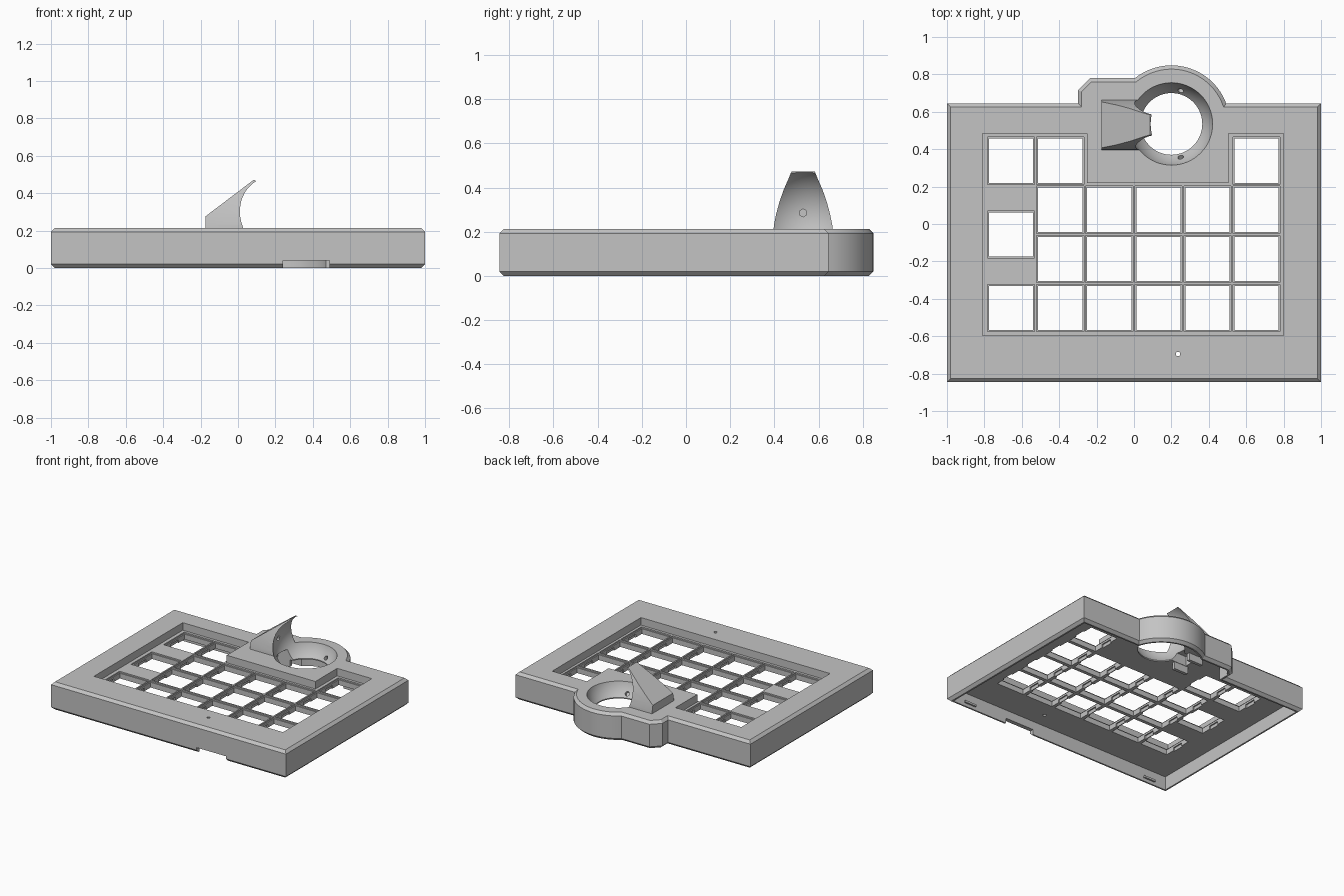
import bpy, bmesh
from math import cos, sin, pi, atan2
from mathutils import Matrix, Vector

old = bpy.data.objects.get("Cube")
if old:
    bpy.data.objects.remove(old, do_unlink=True)

grey = bpy.data.materials.new("plain grey")
grey.use_nodes = True
grey.diffuse_color = (0.55, 0.55, 0.55, 1)
grey.node_tree.nodes["Principled BSDF"].inputs["Base Color"].default_value = grey.diffuse_color

BALL = Vector((0.2, 0.535, 0.27))
BALL_R = 0.228
TOP = 0.213
PLATE_TOP, PLATE_BOTTOM = 0.155, 0.105


def make(name, bm):
    bmesh.ops.recalc_face_normals(bm, faces=bm.faces)
    mesh = bpy.data.meshes.new(name)
    bm.to_mesh(mesh)
    bm.free()
    ob = bpy.data.objects.new(name, mesh)
    bpy.context.collection.objects.link(ob)
    mesh.materials.append(grey)
    return ob


def prism(name, outline, low, high, axis="z", bevel=0):
    """Extrude a 2D outline along one axis."""
    place = {"x": lambda a, b, c: (c, a, b),
             "y": lambda a, b, c: (a, c, b),
             "z": lambda a, b, c: (a, b, c)}[axis]
    bm = bmesh.new()
    face = bm.faces.new([bm.verts.new(place(a, b, low)) for a, b in outline])
    new = bmesh.ops.extrude_face_region(bm, geom=[face])["geom"]
    bmesh.ops.translate(bm, vec=place(0, 0, high - low),
                        verts=[v for v in new if isinstance(v, bmesh.types.BMVert)])
    if bevel:
        rims = [e for e in bm.edges if abs(e.verts[0].co.z - e.verts[1].co.z) < 1e-5]
        bmesh.ops.bevel(bm, geom=rims, offset=bevel, segments=1, affect="EDGES")
    return make(name, bm)


def boxes(name, spans):
    """One mesh of separate boxes, each given as low and high corner."""
    bm = bmesh.new()
    for low, high in spans:
        low, high = Vector(low), Vector(high)
        m = Matrix.Translation((low + high) / 2) @ Matrix.Diagonal((*(high - low), 1))
        bmesh.ops.create_cube(bm, size=1, matrix=m)
    return make(name, bm)


def rod(name, start, end, radius, sides=32):
    start, end = Vector(start), Vector(end)
    turn = (end - start).to_track_quat("Z", "Y").to_matrix().to_4x4()
    bm = bmesh.new()
    bmesh.ops.create_cone(bm, cap_ends=True, segments=sides, radius1=radius, radius2=radius,
                          depth=(end - start).length,
                          matrix=Matrix.Translation((start + end) / 2) @ turn)
    return make(name, bm)


def ball():
    bm = bmesh.new()
    bmesh.ops.create_uvsphere(bm, u_segments=64, v_segments=32, radius=BALL_R,
                              matrix=Matrix.Translation(BALL))
    return make("ball_cutter", bm)


def combine(ob, tool, operation="DIFFERENCE"):
    mod = ob.modifiers.new("cut", "BOOLEAN")
    mod.operation, mod.solver, mod.object = operation, "EXACT", tool
    bpy.context.view_layer.objects.active = ob
    bpy.ops.object.modifier_apply(modifier=mod.name)
    bpy.data.objects.remove(tool, do_unlink=True)


def case_outline(inset=0):
    """Rectangle with a stepped and rounded bump on its back edge."""
    i, r = inset, 0.313 - inset
    back, step = 0.645 - i, 0.78 - i
    a0 = atan2(back - BALL.y, (r * r - (back - BALL.y) ** 2) ** 0.5)
    a1 = pi - atan2(step - BALL.y, (r * r - (step - BALL.y) ** 2) ** 0.5)
    arc = [(BALL.x + r * cos(a0 + (a1 - a0) * k / 24),
            BALL.y + r * sin(a0 + (a1 - a0) * k / 24)) for k in range(25)]
    return ([(-1 + i, -0.845 + i), (1 - i, -0.845 + i), (1 - i, back)] + arc +
            [(-0.235 + i / 2, step), (-0.3 + i, 0.715 - i / 2), (-0.3 + i, back), (-1 + i, back)])


# Case shell, hollow below, with a recess for the keys
case = prism("case", case_outline(), 0, TOP, bevel=0.02)
combine(case, prism("underside_cutter", case_outline(0.032), -0.1, PLATE_BOTTOM))
recess = [(-0.81, -0.595), (0.8, -0.595), (0.8, 0.485), (0.505, 0.485),
          (0.505, 0.22), (-0.25, 0.22), (-0.25, 0.485), (-0.81, 0.485)]
combine(case, prism("recess_cutter", recess, PLATE_TOP, 0.4))

# Key openings with a small step and a clip notch
column = [-0.657 + 0.2625 * k for k in range(6)]
row = [-0.449 + 0.2625 * k for k in range(4)]
keys = [(x, y) for x in column[1:] for y in row[:3]]
keys += [(column[0], row[0]), (column[0], -0.057), (column[0], row[3]),
         (column[1], row[3]), (column[5], row[3])]
for wide, deep, low, high in ((0.126, 0.126, 0.145, 0.2), (0.118, 0.118, 0, 0.2),
                              (0.128, 0.045, 0, 0.13)):
    combine(case, boxes("key_cutter", [((x - wide, y - deep, low), (x + wide, y + deep, high))
                                       for x, y in keys]))

# Ball socket, its open bottom and the sensor pocket
combine(case, ball())
combine(case, rod("socket_cutter", (BALL.x, BALL.y, -0.1), (BALL.x, BALL.y, 0.2), 0.165, 64))
combine(case, boxes("sensor_cutter", [((-0.08, 0.47, 0), (0.1, 0.6, 0.18))]))
for side in (-1, 1):
    middle = Vector((0.25, BALL.y + side * 0.178, 0.137))
    out = (middle - BALL).normalized() * 0.03
    combine(case, rod("bearing_cutter", middle - out, middle + out, 0.016, 16))

# Cable notch in the front wall and a reset pinhole
combine(case, boxes("notch_cutter", [((0.24, -0.9, -0.1), (0.49, -0.78, 0.04))]))
combine(case, rod("pinhole_cutter", (0.235, -0.695, -0.1), (0.235, -0.695, 0.4), 0.012, 16))

# Small clips on the inside of the front wall
clips = boxes("front_clips", [((x - 0.05, -0.82, 0.025), (x + 0.05, -0.8, 0.04))
                              for x in (-0.82, 0.82)])

# Two rails that hold the sensor under the socket
rails = boxes("sensor_rails", [((-0.1, y - 0.012, 0.05), (0.02, y + 0.012, 0.11))
                               for y in (0.455, 0.615)])

# Curved hood leaning over the ball
hood = prism("ball_hood", [(-0.175, 0.2), (0.12, 0.2), (0.12, 0.46), (0.1, 0.462),
                           (0.085, 0.472), (-0.175, 0.275)], 0.38, 0.68, axis="y")
half_arch = [(0.135, 0.19), (0.132, 0.23), (0.122, 0.28), (0.107, 0.335),
             (0.088, 0.39), (0.066, 0.44), (0.05, 0.48)]
arch = [(0.53 + w, z) for w, z in half_arch] + [(0.53 - w, z) for w, z in reversed(half_arch)]
combine(hood, prism("arch_tool", arch, -0.4, 0.3, axis="x"), "INTERSECT")
combine(hood, ball())
combine(hood, rod("hood_hole_cutter", (-0.06, 0.53, 0.285), (0.1, 0.53, 0.285), 0.018, 6))

for ob in (case, hood, clips, rails):
    bpy.ops.object.select_all(action="DESELECT")
    ob.select_set(True)
    bpy.context.view_layer.objects.active = ob
    bpy.ops.object.shade_smooth_by_angle(angle=pi / 9)
